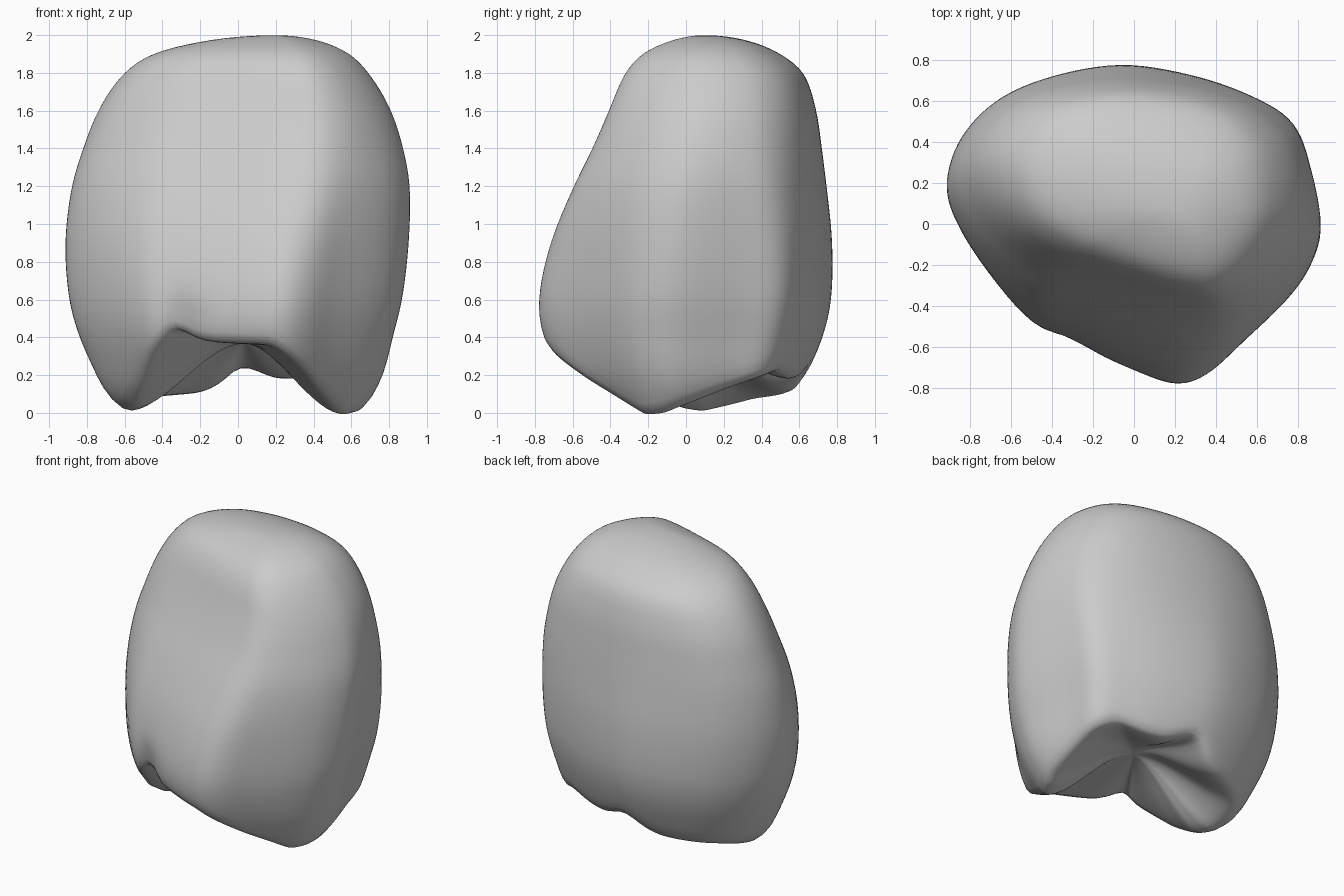
import bpy, bmesh, math
from mathutils import Vector

cube = bpy.data.objects.get("Cube")
if cube:
    bpy.data.objects.remove(cube, do_unlink=True)

SEGMENTS = 128

# Plan outlines low and high on the body, counterclockwise from +x
LOW = [(.905, -.04), (.835, .28), (.775, .5), (.59, .615), (.3, .72), (-.05, .775),
       (-.4, .71), (-.66, .59), (-.84, .4), (-.91, .17), (-.85, -.02), (-.7, -.25),
       (-.52, -.455), (-.34, -.55), (0, -.7), (.22, -.77), (.38, -.72), (.55, -.56),
       (.75, -.37), (.86, -.22)]
HIGH = [(.80, .08), (.78, .26), (.70, .43), (.53, .57), (.25, .66), (-.08, .69),
        (-.38, .65), (-.58, .56), (-.70, .42), (-.74, .27), (-.70, .1), (-.59, -.05),
        (-.41, -.17), (-.2, -.25), (.08, -.34), (.27, -.39), (.43, -.405), (.57, -.34),
        (.69, -.21), (.77, -.06)]

# Height, then left, right, front and back limits
LIMITS = [(2, .2, .2, .1, .1), (1.97, -.17, .43, -.08, .33), (1.9, -.45, .59, -.23, .50),
          (1.8, -.60, .69, -.32, .62), (1.6, -.74, .81, -.41, .69), (1.4, -.82, .875, -.50, .72),
          (1.2, -.88, .91, -.60, .745), (.9, -.915, .905, -.72, .775),
          (.6, -.895, .87, -.78, .77), (.4, -.84, .82, -.755, .725), (.2, -.75, .77, -.66, .64),
          (.1, -.70, .72, -.60, .59), (0, -.60, .66, -.53, .54)]

# Height of the lower rim by angle in degrees
RIM = [(-75, .36), (-51, .15), (-24, -.02), (-12, -.01), (8, .07), (30, .17), (43, .22),
       (58, .18), (72, .17), (84, .23), (91, .26), (99, .15), (110, .1), (145, .07),
       (172, .0), (184, .02), (203, .14), (220, .31), (237, .47), (247, .38), (262, .37),
       (285, .36)]


def spline(a, b, c, d, t):
    return .5 * (2*b + (c-a)*t + (2*a - 5*b + 4*c - d)*t*t + (3*b - a - 3*c + d)*t**3)


def limits_at(z):
    """Smooth lookup of the four side limits, rounded at the crown."""
    q = math.sqrt(2 - min(max(z, 0), 2))
    keys = [math.sqrt(2 - row[0]) for row in LIMITS]
    last = len(LIMITS) - 1
    i = next((k for k in range(last) if q <= keys[k+1]), last - 1)
    p, n = max(i-1, 0), min(i+2, last)
    h = keys[i+1] - keys[i]
    t = (q - keys[i]) / h
    result = []
    for k in range(1, 5):
        a, b = LIMITS[i][k], LIMITS[i+1][k]
        m0 = (b - LIMITS[p][k]) / (keys[i+1] - keys[p]) * h
        m1 = (LIMITS[n][k] - a) / (keys[n] - keys[i]) * h
        result.append(a*(1-t)**2*(1+2*t) + b*t*t*(3-2*t) + m0*t*(1-t)**2 - m1*t*t*(1-t))
    return result


def rim_at(x, y):
    angle = math.degrees(math.atan2(y, x))
    if angle < -75:
        angle += 360
    for (a, za), (b, zb) in zip(RIM, RIM[1:]):
        if a <= angle <= b:
            return za + (zb - za) * (angle - a) / (b - a)


def smooth_outline(points):
    """Closed curve through the points, scaled to a unit box."""
    n = len(points)
    curve = []
    for s in range(SEGMENTS):
        f = s * n / SEGMENTS
        i, t = int(f), f % 1
        q = [points[(i+k) % n] for k in (-1, 0, 1, 2)]
        curve.append([spline(*[p[axis] for p in q], t) for axis in (0, 1)])
    spans = [(min(values), max(values)) for values in zip(*curve)]
    return [Vector([(c - lo) / (hi - lo) for c, (lo, hi) in zip(p, spans)]) for p in curve]


def side_point(s, z):
    left, right, front, back = limits_at(z)
    t = min(max((z - .5) / 1.3, 0), 1)
    u, v = low_plan[s].lerp(high_plan[s], t*t*(3 - 2*t))
    x = left + u * (right - left)
    y = front + v * (back - front)
    # Soft dent rising from the front notch
    dent = .06 * math.exp(-((x + .3)/.07)**2 - ((z - .48)/.12)**2) if y < 0 else 0
    return Vector((x, y + dent, z))


low_plan, high_plan = smooth_outline(LOW), smooth_outline(HIGH)
rims = [rim_at(u*1.815 - .91, v*1.545 - .77) for u, v in low_plan]
rims = [(rims[s-1] + 2*rims[s] + rims[(s+1) % SEGMENTS]) / 4 for s in range(SEGMENTS)]

# Rings from the hollow underside, round the rim, and up to the crown
hollow = Vector((.03, .03, .37))
rings = []
for step in range(1, 17):
    f = step / 16
    ring = []
    for s, z in enumerate(rims):
        p = hollow.lerp(side_point(s, z), f)
        p.z = hollow.z + (z - hollow.z) * f*f*(3 - 2*f)
        ring.append(p)
    rings.append(ring)
for step in range(1, 49):
    rise = math.sin(step / 49 * math.pi / 2)
    rings.append([side_point(s, z + (2 - z) * rise) for s, z in enumerate(rims)])

bm = bmesh.new()
loops = [[bm.verts.new(p) for p in ring] for ring in rings]
for lower, upper in zip(loops, loops[1:]):
    for i in range(SEGMENTS):
        j = (i + 1) % SEGMENTS
        bm.faces.new((lower[i], lower[j], upper[j], upper[i]))
for ring, tip in ((loops[0], hollow), (loops[-1], Vector((.2, .1, 2)))):
    centre = bm.verts.new(tip)
    for i in range(SEGMENTS):
        bm.faces.new((ring[i], ring[(i+1) % SEGMENTS], centre))

# Relax the rim and body slightly
for _ in range(3):
    bmesh.ops.smooth_vert(bm, verts=bm.verts, factor=.5, use_axis_x=True,
                          use_axis_y=True, use_axis_z=True)
bmesh.ops.recalc_face_normals(bm, faces=bm.faces)
mesh = bpy.data.meshes.new("rounded_body")
bm.to_mesh(mesh)
bm.free()

body = bpy.data.objects.new("rounded_body", mesh)
bpy.context.collection.objects.link(body)
grey = bpy.data.materials.new("plain grey")
grey.use_nodes = True
colour = (.6, .6, .6, 1)
grey.diffuse_color = colour
grey.node_tree.nodes["Principled BSDF"].inputs["Base Color"].default_value = colour
mesh.materials.append(grey)

bpy.context.view_layer.objects.active = body
body.select_set(True)
bpy.ops.object.shade_smooth_by_angle(angle=math.radians(50))
